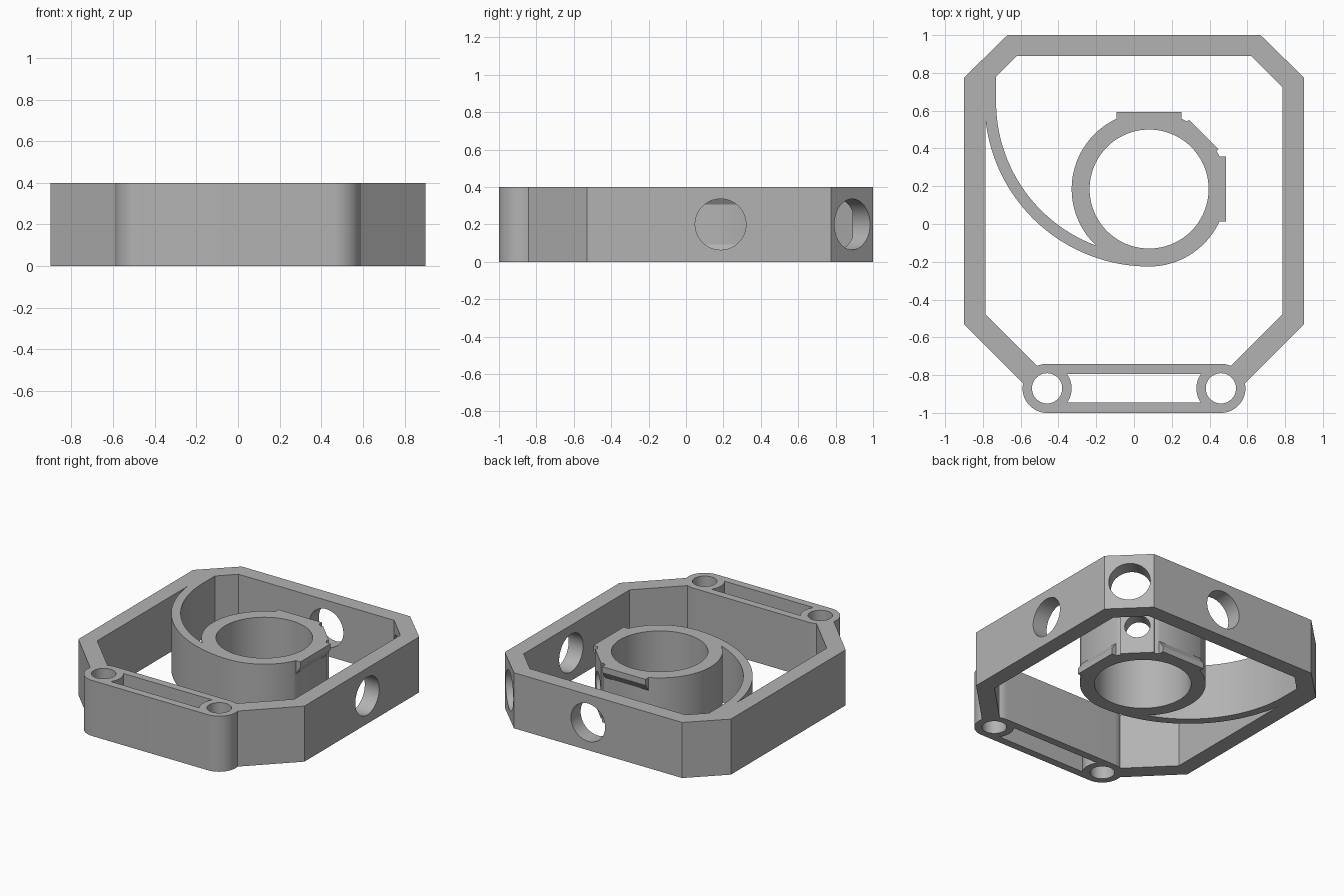
import bpy, bmesh
from math import radians, cos, sin, asin, degrees
from mathutils import Matrix, Vector

if "Cube" in bpy.data.objects:
    bpy.data.objects.remove(bpy.data.objects["Cube"])

H = 0.4                      # height of every wall
HUB = Vector((0.08, 0.185))  # centre of the round socket
R = 0.41                     # socket outer radius

grey = bpy.data.materials.new("plain grey")
grey.use_nodes = True
colour = (0.45, 0.45, 0.45, 1)
grey.diffuse_color = colour
grey.node_tree.nodes["Principled BSDF"].inputs["Base Color"].default_value = colour


def arc(cx, cy, r, a, b, n=24):
    """Points on an arc from a to b degrees, both ends included."""
    steps = [radians(a + (b - a) * i / n) for i in range(n + 1)]
    return [(cx + r * cos(t), cy + r * sin(t)) for t in steps]


def circle(cx, cy, r, n=96):
    return arc(cx, cy, r, 0, 360, n)[:-1]


def mirrored(half):
    """Close a left half outline by mirroring it in x."""
    return half + [(-x, y) for x, y in reversed(half)]


def prism(name, loops, height=H):
    """Extrude an outline, with any holes, up from z = 0."""
    bm = bmesh.new()
    for loop in loops:
        vs = [bm.verts.new((x, y, 0)) for x, y in loop]
        for i, v in enumerate(vs):
            bm.edges.new((vs[i - 1], v))
    bmesh.ops.triangle_fill(bm, use_beauty=True, use_dissolve=False, edges=bm.edges[:])
    top = bmesh.ops.extrude_face_region(bm, geom=bm.faces[:])["geom"]
    bmesh.ops.translate(bm, vec=(0, 0, height),
                        verts=[g for g in top if isinstance(g, bmesh.types.BMVert)])
    bmesh.ops.recalc_face_normals(bm, faces=bm.faces[:])
    mesh = bpy.data.meshes.new(name)
    bm.to_mesh(mesh)
    bm.free()
    mesh.materials.append(grey)
    obj = bpy.data.objects.new(name, mesh)
    bpy.context.collection.objects.link(obj)
    return obj


def drill(obj, angle, r, start, end):
    """Cut a horizontal round hole on a ray leaving the socket centre."""
    a = radians(angle)
    ray = Vector((cos(a), sin(a), 0))
    mid = Vector((*HUB, H / 2)) + ray * (start + end) / 2
    bpy.ops.mesh.primitive_cylinder_add(vertices=64, radius=r, depth=end - start, location=mid,
                                        rotation=(0, radians(90), a))
    cutter = bpy.context.object
    cutter.hide_render = True
    cutter.data.materials.append(grey)
    mod = obj.modifiers.new("hole", 'BOOLEAN')
    mod.operation, mod.solver, mod.object = 'DIFFERENCE', 'EXACT', cutter
    activate(obj)
    bpy.ops.object.modifier_apply(modifier=mod.name)
    bpy.data.objects.remove(cutter)


def activate(obj):
    bpy.ops.object.select_all(action='DESELECT')
    obj.select_set(True)
    bpy.context.view_layer.objects.active = obj


# Outer frame with the rounded mounting lug along the front
LX, LY, LR = 0.46, -0.87, 0.13
outer = mirrored([(-0.67, 1), (-0.9, 0.775), (-0.9, -0.53)] + arc(-LX, LY, LR, 168, 270))
inner = mirrored([(-0.62, 0.89), (-0.785, 0.725), (-0.785, -0.48)] + arc(-LX, LY, LR, 114, 90, 6))
slot = mirrored(arc(-LX, LY, LR, 35, -35, 16))
frame = prism("frame", [outer, inner, slot, circle(-LX, LY, 0.08), circle(LX, LY, 0.08)])
for angle in (0, 45, 90):
    drill(frame, angle, 0.136, 0.62, 1.3)

# Round socket with two flats and a raised diagonal face
PAD = 0.1725
flat = degrees(asin(PAD / R))
boss = degrees(asin(0.11 / R))
turn = Matrix.Rotation(radians(45), 2)
face = [tuple(HUB + turn @ Vector((0.408, s * 0.11))) for s in (-1, 1)]
outline = (arc(*HUB, R, 90 + flat, 360 - flat, 80) + arc(*HUB, R, flat, 45 - boss, 3) + face
           + arc(*HUB, R, 45 + boss, 90 - flat, 3))
socket = prism("socket", [outline, circle(*HUB, 0.315)])
drill(socket, 45, 0.083, 0.2, 0.6)

# Sloped lips above and below both flats
lip_profile = [(0.34, 0), (0.408, 0), (0.408, 0.04), (0.371, 0.095), (0.34, 0.095)]
lips = []
for side, angle in (("right", 0), ("back", 90)):
    for level, flip in (("lower", False), ("upper", True)):
        section = [(u, H - z if flip else z) for u, z in lip_profile]
        lip = prism(f"{side}_{level}_lip", [section], 2 * PAD)
        lip.data.transform(Matrix.Translation((*HUB, 0)) @ Matrix.Rotation(radians(angle), 4, 'Z')
                           @ Matrix.Translation((0, PAD, 0)) @ Matrix.Rotation(radians(90), 4, 'X'))
        lips.append(lip)

# Curved arm joining the socket to the back corner of the frame
AY = 0.646
arm = prism("curved_arm", [arc(HUB.x, AY, AY - HUB.y + R, 270, 180, 64) + [(-0.788, 0.695), (-0.79, 0.75),
            (-0.75, 0.79), (-0.73, 0.785)] + arc(HUB.x, AY, 0.81, 180, 270, 64)])

for obj in [frame, socket, arm] + lips:
    activate(obj)
    bpy.ops.object.shade_smooth_by_angle(angle=radians(30))
